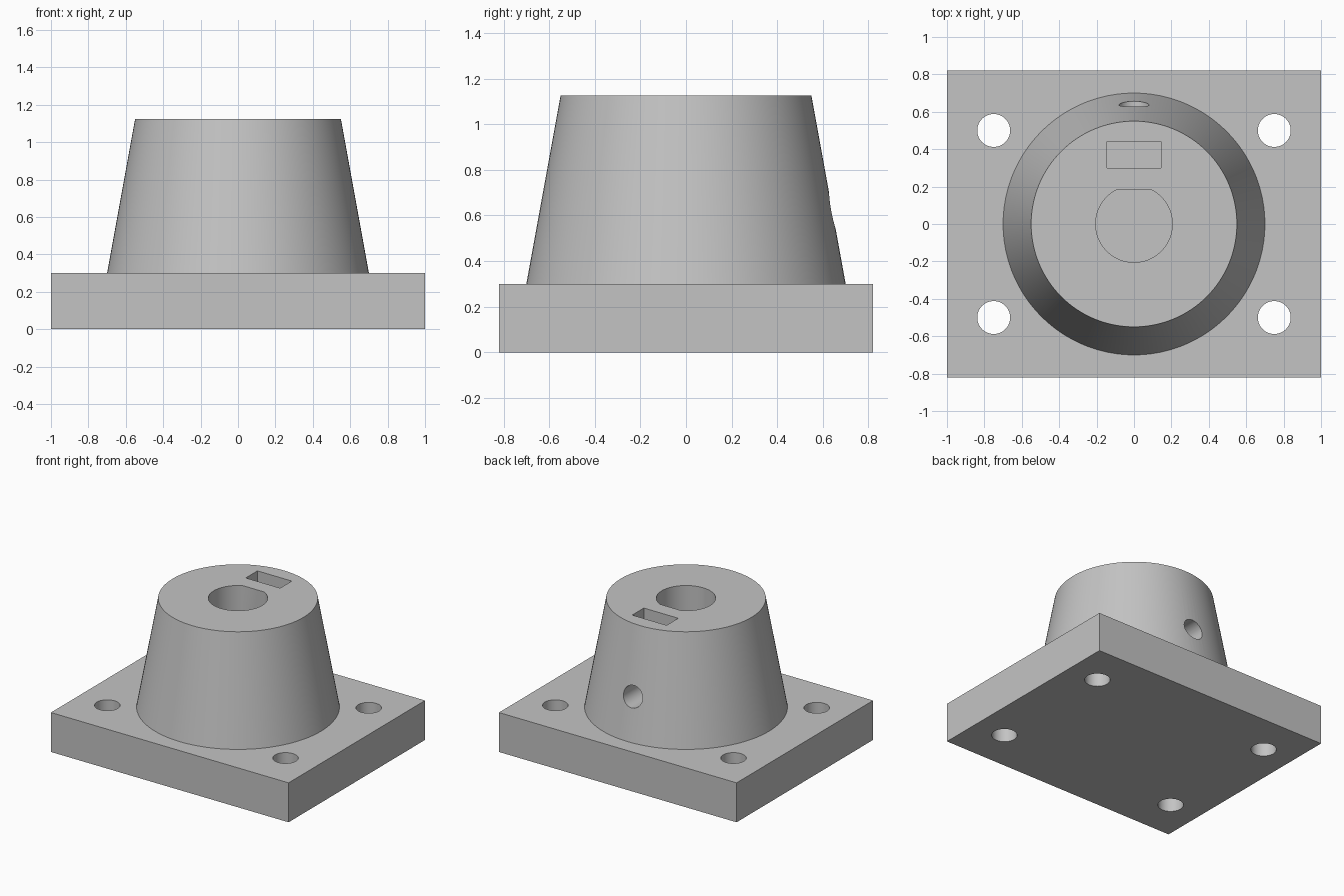
import bpy, bmesh, math
from mathutils import Matrix

if "Cube" in bpy.data.objects:
    bpy.data.objects.remove(bpy.data.objects["Cube"], do_unlink=True)

grey = bpy.data.materials.new("light grey plastic")
grey.use_nodes = True
grey.diffuse_color = (0.55, 0.55, 0.55, 1)
grey.node_tree.nodes["Principled BSDF"].inputs["Base Color"].default_value = (0.55, 0.55, 0.55, 1)


def add_object(name, bm):
    bmesh.ops.recalc_face_normals(bm, faces=bm.faces)
    mesh = bpy.data.meshes.new(name)
    bm.to_mesh(mesh)
    bm.free()
    mesh.materials.append(grey)
    obj = bpy.data.objects.new(name, mesh)
    bpy.context.collection.objects.link(obj)
    return obj


def prism(name, outline, z0, z1):
    """Extrude a flat outline upwards from z0 to z1."""
    bm = bmesh.new()
    base = bm.faces.new([bm.verts.new((x, y, z0)) for x, y in outline])
    top = bmesh.ops.extrude_face_region(bm, geom=[base])["geom"]
    bmesh.ops.translate(bm, vec=(0, 0, z1 - z0),
                        verts=[v for v in top if isinstance(v, bmesh.types.BMVert)])
    return add_object(name, bm)


def cone(name, r1, r2, depth, matrix, segments=64):
    bm = bmesh.new()
    bmesh.ops.create_cone(bm, cap_ends=True, segments=segments,
                          radius1=r1, radius2=r2, depth=depth, matrix=matrix)
    return add_object(name, bm)


def rectangle(x0, x1, y0, y1):
    return [(x0, y0), (x1, y0), (x1, y1), (x0, y1)]


def cut(obj, cutters):
    """Subtract each cutter, then remove it."""
    bpy.context.view_layer.objects.active = obj
    for cutter in cutters:
        cutter.hide_render = True
        mod = obj.modifiers.new("cut", "BOOLEAN")
        mod.operation, mod.solver, mod.object = "DIFFERENCE", "EXACT", cutter
        bpy.ops.object.modifier_apply(modifier=mod.name)
        bpy.data.objects.remove(cutter, do_unlink=True)
    bpy.ops.object.select_all(action="DESELECT")
    obj.select_set(True)
    bpy.ops.object.shade_smooth_by_angle(angle=math.radians(30))


plate_top, height = 0.3, 1.125

# Base plate with four mounting holes
plate = prism("base_plate", rectangle(-1, 1, -0.82, 0.82), 0, plate_top)
cut(plate, [cone("mounting_hole", 0.088, 0.088, 1, Matrix.Translation((x, y, 0)))
            for x in (-0.75, 0.75) for y in (-0.5, 0.5)])

# Tapered hub
hub = cone("tapered_hub", 0.7, 0.55, height - plate_top,
           Matrix.Translation((0, 0, (height + plate_top) / 2)), 128)

# D-shaped shaft bore, flat towards the back
bore_r, flat_y = 0.205, 0.185
start = math.asin(flat_y / bore_r)
sweep = math.pi + 2 * start
arc = [math.pi - start + sweep * i / 60 for i in range(61)]
bore = prism("shaft_bore", [(bore_r * math.cos(a), bore_r * math.sin(a)) for a in arc],
             plate_top - 0.05, height + 0.1)

# Nut pocket and the set screw hole that crosses it
pocket = prism("nut_pocket", rectangle(-0.145, 0.145, 0.3, 0.44), 0.46, height + 0.1)
screw = cone("set_screw_hole", 0.08, 0.08, 0.8,
             Matrix.Translation((0, 0.5, 0.62)) @ Matrix.Rotation(math.pi / 2, 4, "X"))
cut(hub, [bore, pocket, screw])
